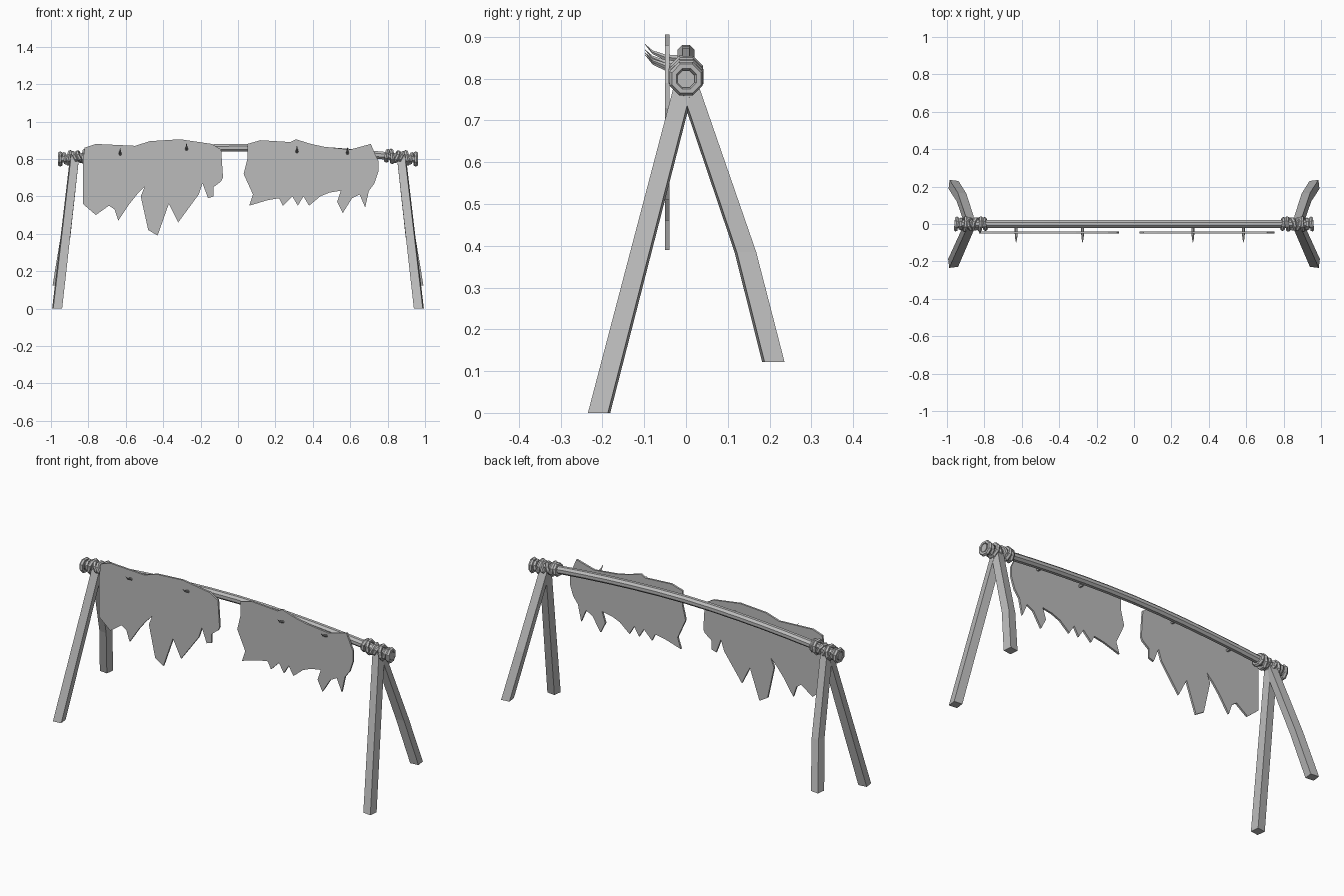
import bpy
import bmesh
import math
from mathutils import Vector, Matrix

if "Cube" in bpy.data.objects:
    bpy.data.objects.remove(bpy.data.objects["Cube"], do_unlink=True)

# One plain grey for everything
COLOUR = (0.5, 0.5, 0.5, 1)
grey = bpy.data.materials.new("plain_grey")
grey.use_nodes = True
grey.diffuse_color = COLOUR
grey.node_tree.nodes["Principled BSDF"].inputs["Base Color"].default_value = COLOUR

X, Y, Z = Vector((1, 0, 0)), Vector((0, 1, 0)), Vector((0, 0, 1))


def finish(name, bm):
    """Turn a bmesh into a flat shaded object."""
    bmesh.ops.recalc_face_normals(bm, faces=bm.faces)
    mesh = bpy.data.meshes.new(name)
    bm.to_mesh(mesh)
    bm.free()
    mesh.materials.append(grey)
    obj = bpy.data.objects.new(name, mesh)
    bpy.context.scene.collection.objects.link(obj)
    return obj


def bridge(bm, rings, closed):
    """Join neighbouring rings of vertices with quads."""
    following = rings[1:] + rings[:1] if closed else rings[1:]
    for low, high in zip(rings, following):
        for i in range(len(low)):
            j = (i + 1) % len(low)
            bm.faces.new((low[i], low[j], high[j], high[i]))


def loft(name, centres, radii, sides, u, v, turn=0.0):
    """Sweep a regular section, lying in the plane u-v, through the centres."""
    bm = bmesh.new()
    rings = []
    for centre, radius in zip(centres, radii):
        ring = []
        for i in range(sides):
            a = turn + math.tau * i / sides
            ring.append(bm.verts.new(Vector(centre) + radius * (math.cos(a) * u + math.sin(a) * v)))
        rings.append(ring)
    bridge(bm, rings, False)
    bm.faces.new(rings[0])
    bm.faces.new(rings[-1])
    return finish(name, bm)


def rope_ring(name, centre, major, minor, tilt, lean):
    """A chunky loop of rope around the beam."""
    bm = bmesh.new()
    turn = Matrix.Rotation(tilt, 3, "Y") @ Matrix.Rotation(lean, 3, "Z")
    rings = []
    for i in range(8):
        a = math.tau * (i + 0.5) / 8
        out = math.cos(a) * Y + math.sin(a) * Z
        ring = []
        for k in range(6):
            b = math.tau * k / 6
            point = out * (major + minor * math.cos(b)) + X * minor * math.sin(b)
            ring.append(bm.verts.new(Vector(centre) + turn @ point))
        rings.append(ring)
    bridge(bm, rings, True)
    return finish(name, bm)


def beam_height(x):
    return 0.86 - 0.066 * abs(x) ** 1.8


# Arched cross beam
stations = [i * 0.16 for i in range(-6, 7)]
loft("cross_beam", [(x, 0, beam_height(x)) for x in stations],
     [0.022] * len(stations), 8, Y, Z, math.pi / 8)

# Legs and rope lashings at both ends
for side, word in ((1, "left"), (-1, "right")):
    loft("front_leg_" + word,
         [(side * 0.875, 0.0, 0.8), (side * 0.967, -0.208, 0.0)],
         [0.031, 0.034], 4, X, Y, math.pi / 4 - side * 0.12)
    loft("back_leg_" + word,
         [(side * 0.875, 0.0, 0.8), (side * 0.922, 0.142, 0.385), (side * 0.965, 0.209, 0.122)],
         [0.031, 0.033, 0.034], 4, X, Y, math.pi / 4 + side * 0.12)
    lashings = [(0.95, 0.032, 0.0, 0.1), (0.925, 0.025, 0.2, 0.0), (0.902, 0.034, -0.15, 0.1),
                (0.875, 0.028, 0.45, -0.2), (0.848, 0.028, 0.45, 0.2),
                (0.822, 0.033, -0.1, 0.1), (0.797, 0.028, 0.15, -0.1)]
    for n, (x, major, tilt, lean) in enumerate(lashings):
        rope_ring(f"rope_loop_{word}_{n}", (side * x, 0, beam_height(x)),
                  major, 0.0115, side * tilt, side * lean)

# Ragged hide sheets: outlines as x, z in hundredths
OUTLINES = {
    "right_hide": [
        (-82, 86), (-76, 88), (-55, 87), (-47, 89.5), (-31, 90.5), (-14, 88), (-9, 85),
        (-8, 70), (-9, 68), (-13, 65), (-13, 60), (-16, 59), (-19, 67), (-21, 61),
        (-32, 46), (-37, 56), (-43, 39), (-48, 42), (-52, 60), (-50, 65), (-54, 61), (-58, 56),
        (-64, 47), (-66, 53), (-69, 55), (-76, 50), (-83, 56), (-83, 78)],
    "left_hide": [
        (5, 88), (12, 90), (28, 89), (31, 90.5), (39, 88), (46, 86.5), (60, 85), (71, 88),
        (74, 81), (75, 79), (75, 73), (73, 67), (70, 63), (68, 54), (65, 61), (61, 59),
        (56, 51), (53, 57), (55, 63), (49, 62), (44, 60), (38, 55), (35, 60), (32, 55),
        (29, 60), (24, 55), (22, 59), (16, 58), (6, 55), (8, 61), (3, 72), (5, 80)],
}
for name, outline in OUTLINES.items():
    bm = bmesh.new()
    sheet = bm.faces.new([bm.verts.new((x / 100, -0.05, z / 100)) for x, z in outline])
    back = bmesh.ops.extrude_face_region(bm, geom=[sheet])["geom"]
    bmesh.ops.translate(bm, vec=Y * 0.011,
                        verts=[g for g in back if isinstance(g, bmesh.types.BMVert)])
    finish(name, bm)

# Curved thorns pinning the hides to the beam
for n, (x, z) in enumerate([(-0.63, 0.823), (-0.275, 0.848), (0.315, 0.835), (0.585, 0.828)]):
    loft(f"thorn_{n}",
         [(x, -0.01, z), (x, -0.05, z + 0.003), (x, -0.08, z + 0.015), (x, -0.098, z + 0.034)],
         [0.008, 0.008, 0.005, 0.001], 6, X, Z)
